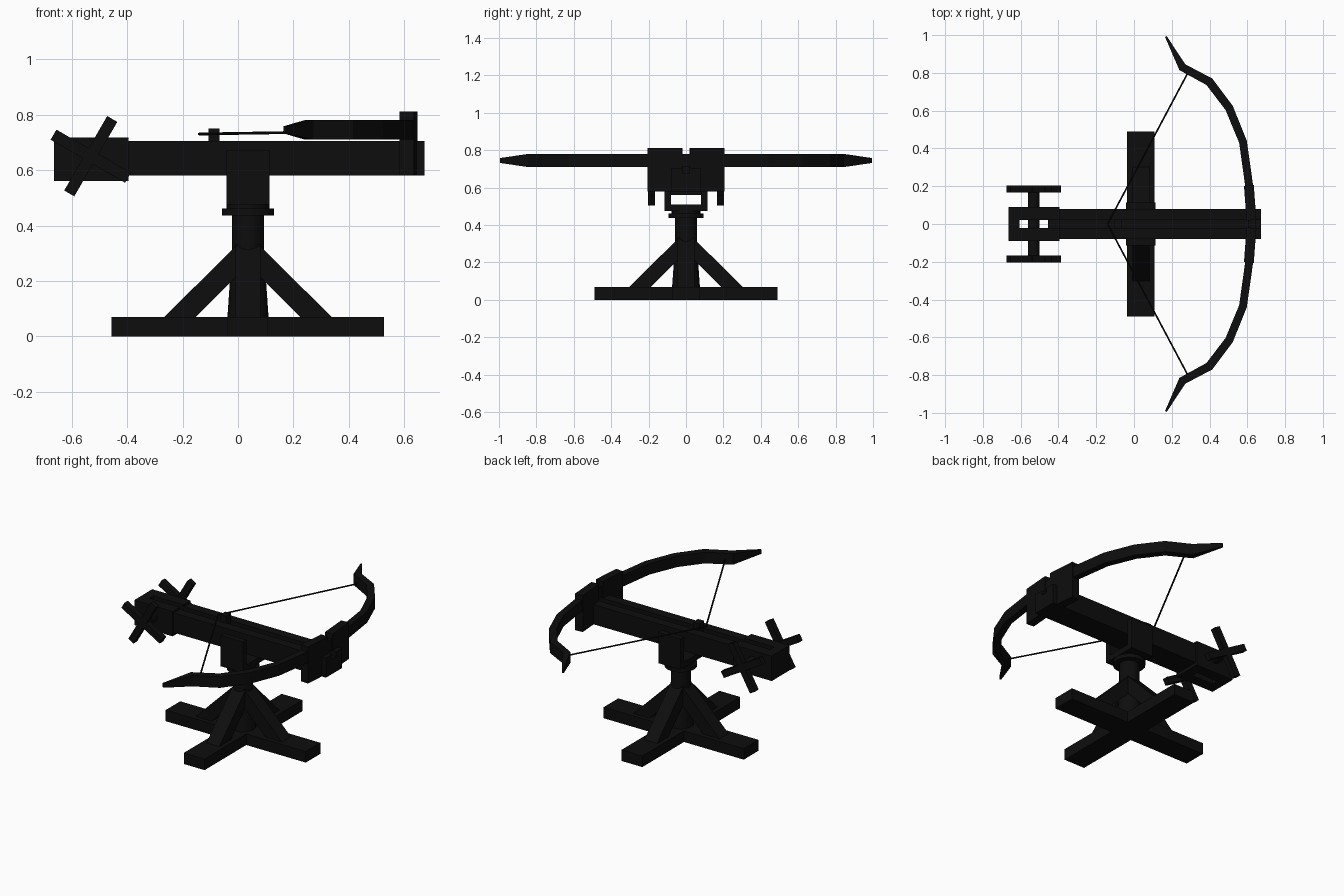
import bpy, bmesh, math
from mathutils import Vector, Matrix

if "Cube" in bpy.data.objects:
    bpy.data.objects.remove(bpy.data.objects["Cube"])

dark = bpy.data.materials.new("dark_wood")
dark.diffuse_color = (0.004, 0.004, 0.004, 1)
dark.use_nodes = True
dark.node_tree.nodes["Principled BSDF"].inputs["Base Color"].default_value = dark.diffuse_color
CX = 0.036  # x of the pedestal axis


def finish(name, bm):
    bmesh.ops.recalc_face_normals(bm, faces=bm.faces[:])
    me = bpy.data.meshes.new(name)
    bm.to_mesh(me)
    bm.free()
    me.materials.append(dark)
    ob = bpy.data.objects.new(name, me)
    bpy.context.collection.objects.link(ob)
    return ob


def box(name, x, y, z, rot=None):
    """Box from (min, max) ranges; rot = (angle, axis) about its own centre."""
    c = Vector([sum(r) / 2 for r in (x, y, z)])
    s = [r[1] - r[0] for r in (x, y, z)]
    m = Matrix.Translation(c)
    if rot:
        m = m @ Matrix.Rotation(rot[0], 4, rot[1])
    bm = bmesh.new()
    bmesh.ops.create_cube(bm, size=1, matrix=m @ Matrix.Diagonal((*s, 1)))
    return finish(name, bm)


def rod(name, a, b, r1, r2=None, sides=16):
    a, b = Vector(a), Vector(b)
    m = Matrix.Translation((a + b) / 2) @ (b - a).to_track_quat('Z', 'Y').to_matrix().to_4x4()
    bm = bmesh.new()
    bmesh.ops.create_cone(bm, cap_ends=True, segments=sides, radius1=r1,
                          radius2=r1 if r2 is None else r2, depth=(b - a).length, matrix=m)
    ob = finish(name, bm)
    if sides > 8:
        bpy.context.view_layer.objects.active = ob
        ob.select_set(True)
        bpy.ops.object.shade_smooth_by_angle(angle=math.radians(30))
        ob.select_set(False)
    return ob


def prism(name, pts, ext, matrix):
    """Extrude a flat outline of 3D points along ext, then place it."""
    bm = bmesh.new()
    f = bm.faces.new([bm.verts.new(p) for p in pts])
    new = bmesh.ops.extrude_face_region(bm, geom=[f])["geom"]
    bmesh.ops.translate(bm, vec=ext, verts=[v for v in new if isinstance(v, bmesh.types.BMVert)])
    bmesh.ops.transform(bm, matrix=matrix, verts=bm.verts[:])
    return finish(name, bm)


# Crossed base beams
box("base_beam_x", (-0.456, 0.526), (-0.073, 0.073), (0, 0.07))
box("base_beam_y", (CX - 0.073, CX + 0.073), (-0.49, 0.49), (0, 0.07))

# Post, flared foot, collar and turntable
rod("post_foot", (CX, 0, 0.06), (CX, 0, 0.3), 0.075, 0.058)
rod("post", (CX, 0, 0.28), (CX, 0, 0.45), 0.058)
rod("collar", (CX, 0, 0.437), (CX, 0, 0.461), 0.094)
rod("turntable", (CX, 0, 0.455), (CX, 0, 0.48), 0.077)

# Four diagonal braces
brace = [(0.03, -0.045, 0.34), (0.302, -0.045, 0.07), (0.188, -0.045, 0.07), (0.03, -0.045, 0.228)]
for i in range(4):
    prism(f"brace_{i + 1}", brace, (0, 0.09, 0),
          Matrix.Translation((CX, 0, 0)) @ Matrix.Rotation(i * math.pi / 2, 4, 'Z'))

# Yoke holding the stock
u = [(0.115, 0.475), (0.115, 0.67), (0.08, 0.67), (0.08, 0.51)]
outline = u + [(-y, z) for y, z in reversed(u)]
prism("yoke", [(-0.042, y, z) for y, z in outline], (0.156, 0, 0), Matrix())

# Grooved stock
g = [(0.08, 0.58), (0.08, 0.705), (0.02, 0.705), (0.02, 0.675)]
outline = g + [(-y, z) for y, z in reversed(g)]
prism("stock", [(-0.455, y, z) for y, z in outline], (1.128, 0, 0), Matrix())

# Winch housing: two cheeks joined by end blocks, with an axle and cross handles
WX, WZ = -0.531, 0.65
for s, side in ((1, "back"), (-1, "front")):
    box(f"winch_cheek_{side}", (-0.664, -0.395), sorted((0.02 * s, 0.09 * s)), (0.56, 0.718))
    for k, a in enumerate((-60, 30)):
        box(f"winch_handle_{side}_{k + 1}", (WX - 0.155, WX + 0.155),
            sorted((0.167 * s, 0.203 * s)), (WZ - 0.021, WZ + 0.021), (math.radians(a), 'Y'))
box("winch_end_block", (-0.664, -0.605), (-0.02, 0.02), (0.56, 0.718))
box("winch_inner_block", (-0.455, -0.395), (-0.02, 0.02), (0.56, 0.69))
rod("winch_axle", (WX, -0.2, WZ), (WX, 0.2, WZ), 0.031)

# Bow: centre line (x, y, half thickness, half height), mirrored along y
half = [(0.625, 0, 0.021, 0.035), (0.61, 0.2, 0.021, 0.035), (0.577, 0.435, 0.021, 0.035),
        (0.504, 0.614, 0.022, 0.035), (0.399, 0.753, 0.023, 0.035),
        (0.256, 0.83, 0.022, 0.035), (0.169, 0.992, 0.005, 0.013)]
path = [(x, -y, t, h) for x, y, t, h in reversed(half[1:])] + half
bm = bmesh.new()
rings = []
for i, (x, y, t, h) in enumerate(path):
    p, q = path[max(i - 1, 0)], path[min(i + 1, len(path) - 1)]
    n = Vector((q[1] - y + y - p[1], p[0] - q[0], 0)).normalized()
    c = Vector((x, y, 0.745))
    rings.append([bm.verts.new(c + n * t * a + Vector((0, 0, h * b)))
                  for a, b in ((1, 1), (1, -1), (-1, -1), (-1, 1))])
for r0, r1 in zip(rings, rings[1:]):
    for k in range(4):
        bm.faces.new((r0[k], r0[(k + 1) % 4], r1[(k + 1) % 4], r1[k]))
bm.faces.new(rings[0])
bm.faces.new(rings[-1])
finish("bow", bm)

# Bow brackets and string halves
for s, side in ((1, "back"), (-1, "front")):
    box(f"bow_bracket_{side}", (0.589, 0.641), sorted((0.02 * s, 0.204 * s)), (0.58, 0.811),
        (math.radians(4.3) * s, 'Z'))
    rod(f"string_{side}", (-0.14, 0, 0.73), (0.285, 0.8 * s, 0.737), 0.005, sides=6)

# String catch on the stock
box("string_catch", (-0.107, -0.067), (-0.025, 0.025), (0.67, 0.75))
